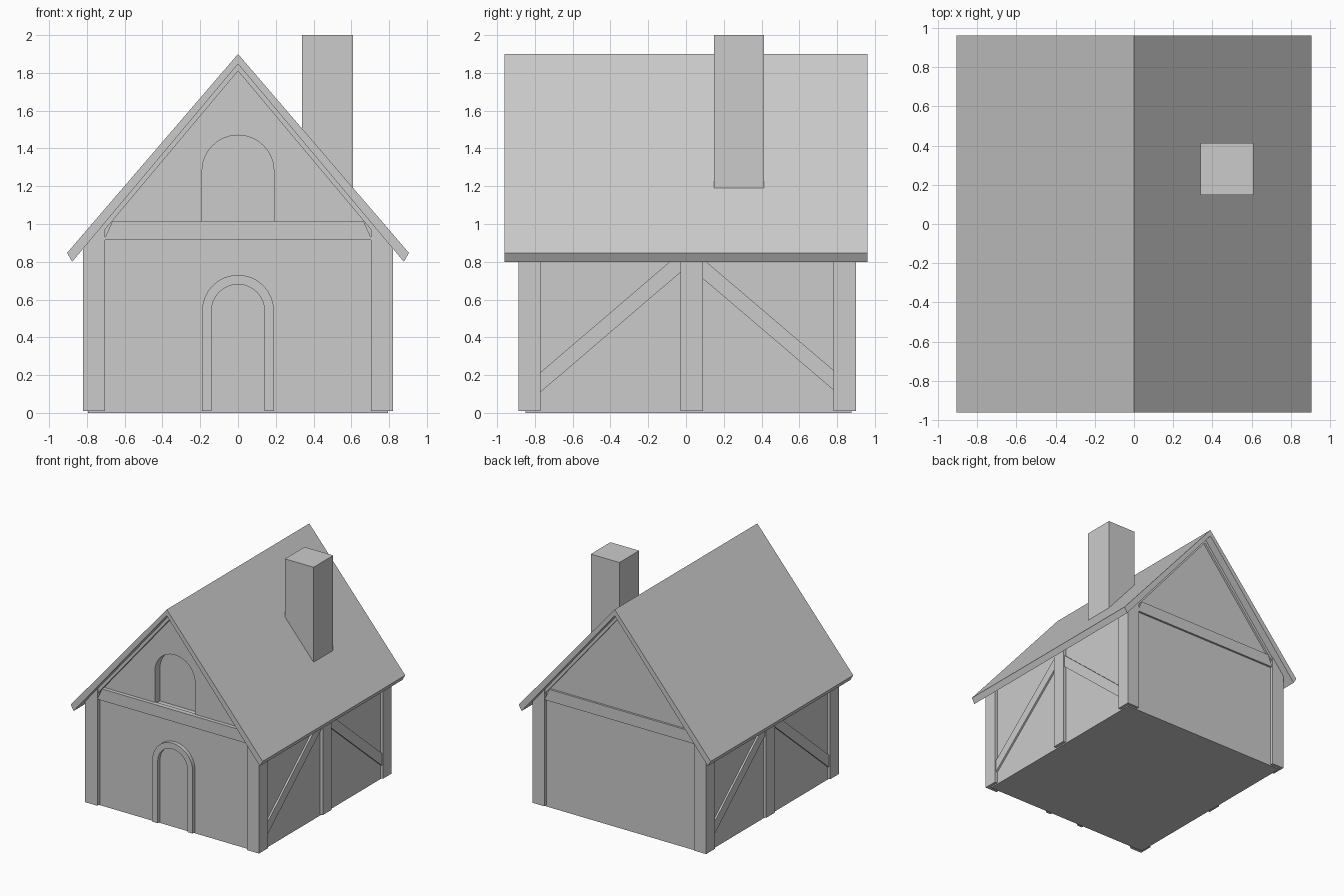
import bpy, bmesh
from math import pi, sin, cos

if "Cube" in bpy.data.objects:
    bpy.data.objects.remove(bpy.data.objects["Cube"])


def prism(name, pts, axis, lo, hi):
    """Extrude a profile: axis 'y' uses (x, z) points, axis 'x' uses (y, z) points."""
    bm = bmesh.new()
    verts = [bm.verts.new((p[0], lo, p[1]) if axis == 'y' else (lo, p[0], p[1])) for p in pts]
    face = bm.faces.new(verts)
    ext = bmesh.ops.extrude_face_region(bm, geom=[face])
    d = hi - lo
    bmesh.ops.translate(bm, vec=(0, d, 0) if axis == 'y' else (d, 0, 0),
                        verts=[g for g in ext['geom'] if isinstance(g, bmesh.types.BMVert)])
    bmesh.ops.recalc_face_normals(bm, faces=bm.faces)
    mesh = bpy.data.meshes.new(name)
    bm.to_mesh(mesh)
    bm.free()
    ob = bpy.data.objects.new(name, mesh)
    bpy.context.collection.objects.link(ob)
    return ob


def rect(a0, a1, b0, b1):
    return [(a0, b0), (a1, b0), (a1, b1), (a0, b1)]


def arch(r, base, spring, n=24):
    arc = [(r * cos(pi * i / n), spring + r * sin(pi * i / n)) for i in range(n + 1)]
    return [(r, base)] + arc + [(-r, base)]


def under(x):
    """Height of the roof underside at x."""
    return 1.847 - 1.192 * abs(x)


def smooth(ob):
    bpy.ops.object.select_all(action='DESELECT')
    ob.select_set(True)
    bpy.context.view_layer.objects.active = ob
    bpy.ops.object.shade_smooth_by_angle(angle=0.5)


# Walls with a recessed gable window
W = 0.795
walls = prism("walls", [(-W, 0), (W, 0), (W, under(W)), (0, under(0)), (-W, under(W))],
              'y', -0.85, 0.876)
cutter = prism("window_cutter", arch(0.19, 1.0, 1.28), 'y', -1.0, -0.78)
cutter.hide_render = True
mod = walls.modifiers.new("window", 'BOOLEAN')
mod.operation = 'DIFFERENCE'
mod.solver = 'EXACT'
mod.object = cutter
bpy.context.view_layer.objects.active = walls
bpy.ops.object.modifier_apply(modifier="window")
bpy.data.objects.remove(cutter)
smooth(walls)

# Roof
prism("roof", [(0, 1.9), (0.905, 0.847), (0.878, 0.8), (0, 1.847), (-0.878, 0.8), (-0.905, 0.847)],
      'y', -0.961, 0.961)

# Chimney
prism("chimney", rect(0.34, 0.61, 1.15, 2.0), 'y', 0.147, 0.412)

# Door frame
inner = arch(0.14, 0.01, 0.54)
frame = prism("door_frame", arch(0.19, 0.01, 0.54) + inner[::-1], 'y', -0.882, -0.84)
smooth(frame)

# Gable beams and rafters, front and back
for end, lo, hi in (("front", -0.882, -0.84), ("back", 0.865, 0.893)):
    prism(end + "_beam", [(-0.71, 0.915), (0.71, 0.915), (0.665, 1.015), (-0.665, 1.015)], 'y', lo, hi)
    prism(end + "_rafters", [(0, 1.847), (0.812, under(0.812)), (0.79, 0.868), (0, 1.81),
                             (-0.79, 0.868), (-0.812, under(0.812))], 'y', lo, hi)

# Posts and diagonal braces on both sides
for side, s in (("right", 1), ("left", -1)):
    def post(name, x0, y0, y1):
        prism(name, [(s * x0, 0.01), (s * 0.82, 0.01), (s * 0.82, under(0.82)), (s * x0, under(x0))],
              'y', y0, y1)
    post(side + "_front_post", 0.705, -0.888, -0.77)
    post(side + "_back_post", 0.705, 0.782, 0.9)
    post(side + "_middle_post", 0.76, -0.028, 0.09)
    x0, x1 = sorted((s * 0.77, s * 0.81))
    prism(side + "_front_brace", [(-0.77, 0.11), (-0.028, 0.745), (-0.028, 0.85), (-0.77, 0.215)],
          'x', x0, x1)
    prism(side + "_back_brace", [(0.782, 0.12), (0.782, 0.225), (0.09, 0.815), (0.09, 0.71)],
          'x', x0, x1)
